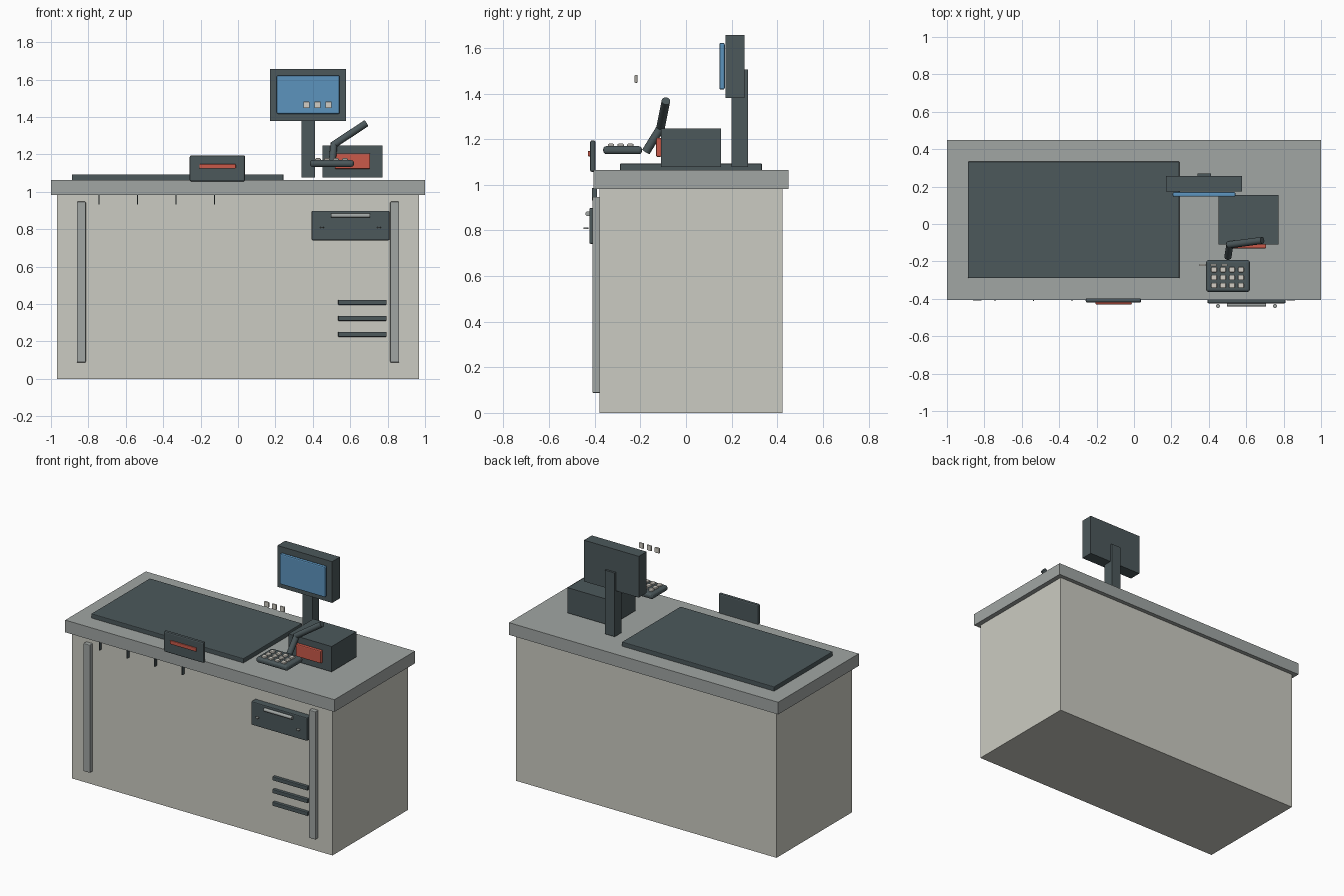
import bpy
from mathutils import Vector

if "Cube" in bpy.data.objects:
    bpy.data.objects.remove(bpy.data.objects["Cube"])


def material(name, rgb):
    m = bpy.data.materials.new(name)
    lin = [c / 255 / 12.92 if c <= 10 else ((c / 255 + 0.055) / 1.055) ** 2.4 for c in rgb]
    m.diffuse_color = (*lin, 1)
    m.use_nodes = True
    m.node_tree.nodes["Principled BSDF"].inputs["Base Color"].default_value = m.diffuse_color
    return m


STONE = material("warm stone", (203, 203, 194))
GREY = material("mid grey", (161, 166, 164))
DARK = material("dark slate", (76, 88, 91))
BLUE = material("screen blue", (92, 148, 190))
RED = material("signal red", (202, 90, 74))
CREAM = material("key cream", (210, 206, 197))


def box(name, x, y, z, mat, bevel=0.0, segments=2):
    """Box given by its (min, max) extent on each axis, with optional rounded edges."""
    mid = [(a + b) / 2 for a, b in (x, y, z)]
    bpy.ops.mesh.primitive_cube_add(size=1, location=mid)
    ob = bpy.context.object
    ob.name = name
    ob.scale = [b - a for a, b in (x, y, z)]
    bpy.ops.object.transform_apply(location=False, rotation=False, scale=True)
    ob.data.materials.append(mat)
    if bevel:
        mod = ob.modifiers.new("rounded edges", 'BEVEL')
        mod.width = bevel
        mod.segments = segments
    return ob


def rod(name, start, end, radius, mat, sides=16):
    """Cylinder running between two points."""
    a, b = Vector(start), Vector(end)
    bpy.ops.mesh.primitive_cylinder_add(vertices=sides, radius=radius,
                                        depth=(b - a).length, location=(a + b) / 2)
    ob = bpy.context.object
    ob.name = name
    ob.rotation_euler = (b - a).to_track_quat('Z', 'Y').to_euler()
    ob.data.materials.append(mat)
    bpy.ops.object.shade_smooth_by_angle()
    return ob


# Counter body, worktop and inlaid mat
box("cabinet", (-0.968, 0.968), (-0.38, 0.422), (0, 0.982), STONE)
box("worktop", (-1, 1), (-0.405, 0.45), (0.982, 1.064), GREY)
box("counter_mat", (-0.888, 0.243), (-0.289, 0.333), (1.06, 1.093), DARK, 0.004)

# Front corner strips
for side in (-1, 1):
    cx = side * 0.838
    box("front_strip", (cx - 0.024, cx + 0.024), (-0.41, -0.375), (0.088, 0.947), GREY, 0.004)

# Thin hooks under the worktop
for i in range(4):
    cx = -0.743 + i * 0.2055
    box("hook", (cx - 0.003, cx + 0.003), (-0.412, -0.39), (0.932, 0.985), DARK)

# Cash drawer with handle and two flat knobs
box("drawer", (0.393, 0.81), (-0.424, -0.375), (0.741, 0.898), DARK, 0.006)
rod("drawer_handle", (0.497, -0.43, 0.873), (0.706, -0.43, 0.873), 0.011, GREY)
for cx in (0.449, 0.754):
    rod("drawer_knob", (cx, -0.439, 0.806), (cx, -0.439, 0.813), 0.011, GREY)

# Ventilation slats
for i in range(3):
    top = 0.422 - i * 0.0855
    box("vent_slat", (0.535, 0.795), (-0.4, -0.375), (top - 0.026, top), DARK, 0.004)

# Small sign on the front edge
box("sign_plate", (-0.258, 0.038), (-0.42, -0.397), (1.056, 1.195), DARK, 0.008)
box("sign_bar", (-0.206, -0.012), (-0.43, -0.418), (1.124, 1.148), RED, 0.004)

# Display on its stand
box("display_stand", (0.34, 0.413), (0.2, 0.271), (1.077, 1.505), DARK)
box("display_case", (0.171, 0.578), (0.174, 0.257), (1.38, 1.657), DARK)
box("display_screen", (0.207, 0.543), (0.146, 0.17), (1.417, 1.622), BLUE, 0.007)

# Printer box with red front panel
box("printer", (0.452, 0.772), (-0.109, 0.154), (1.077, 1.247), DARK)
box("printer_panel", (0.518, 0.707), (-0.131, -0.107), (1.122, 1.206), RED, 0.006)

# Bent arm behind the keypad
rod("arm_lower", (0.502, -0.176, 1.144), (0.513, -0.108, 1.254), 0.019, DARK)
rod("arm_upper", (0.505, -0.112, 1.247), (0.686, -0.088, 1.367), 0.019, DARK)

# Keypad with a grid of keys
box("keypad", (0.385, 0.62), (-0.363, -0.193), (1.134, 1.169), DARK, 0.014, 3)
for col in range(4):
    for row in range(3):
        cx, cy = 0.428 + col * 0.048, -0.329 + row * 0.0425
        box("key", (cx - 0.015, cx + 0.015), (cy - 0.014, cy + 0.014),
            (1.16, 1.18), CREAM, 0.005)

# Row of three hovering buttons
for i in range(3):
    cx = 0.366 + i * 0.059
    box("button", (cx - 0.017, cx + 0.017), (-0.225, -0.213), (1.447, 1.482), CREAM, 0.003)
